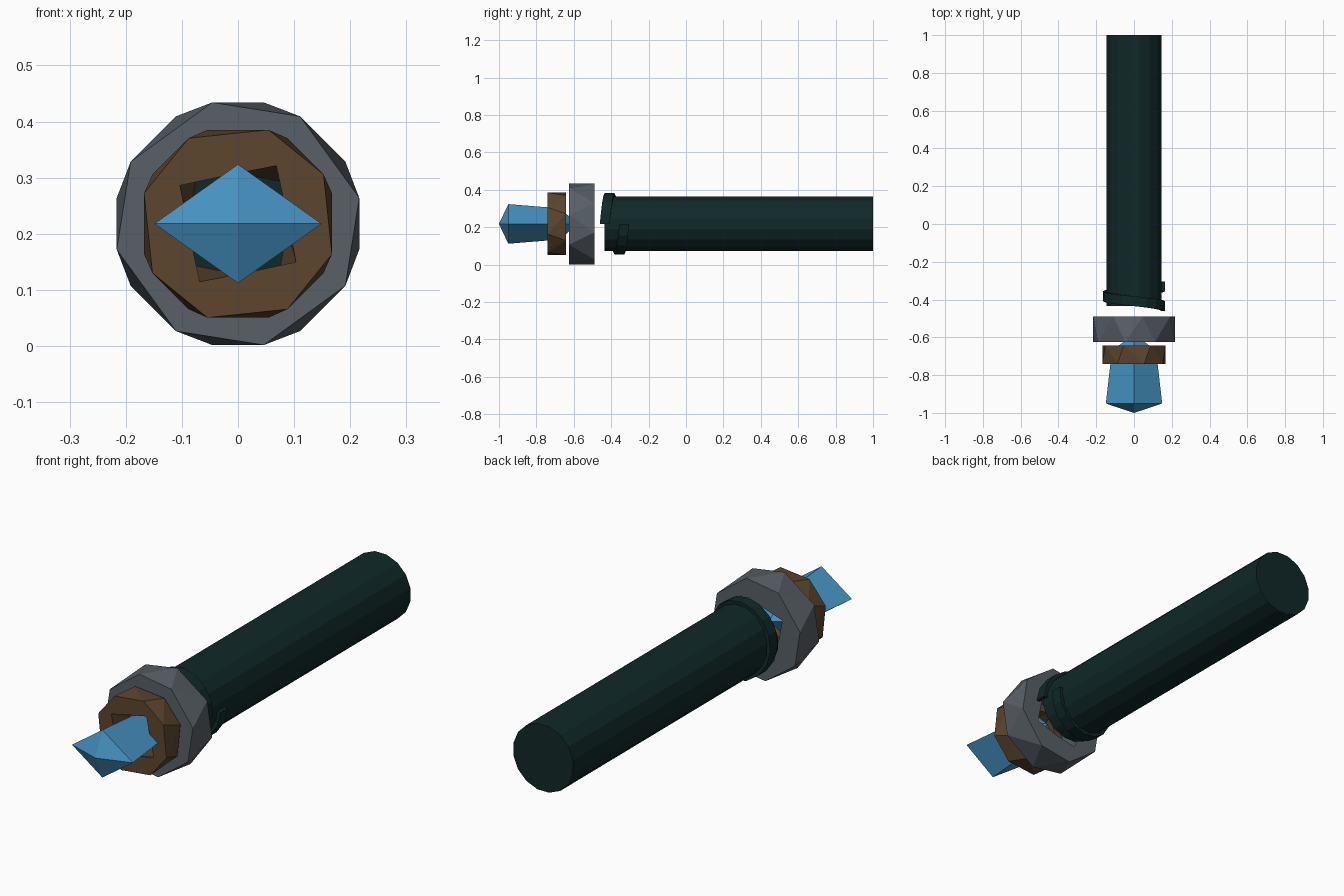
import bpy, bmesh
from math import cos, sin, radians, sqrt

AXIS_Z = 0.218  # height of the long axis

old = bpy.data.objects.get("Cube")
if old:
    bpy.data.objects.remove(old, do_unlink=True)


def material(name, color):
    m = bpy.data.materials.new(name)
    m.use_nodes = True
    m.diffuse_color = (*color, 1)
    m.node_tree.nodes["Principled BSDF"].inputs["Base Color"].default_value = (*color, 1)
    return m


def polar(radius, degrees, y):
    a = radians(degrees)
    return (radius * cos(a), y, AXIS_Z + radius * sin(a))


def loft(name, loops, mat, closed=False, triangles=False):
    """Skin a list of equal-length point loops, capping the ends unless closed."""
    bm = bmesh.new()
    rows = [[bm.verts.new(p) for p in loop] for loop in loops]
    pairs = list(zip(rows, rows[1:]))
    if closed:
        pairs.append((rows[-1], rows[0]))
    else:
        bm.faces.new(rows[0])
        bm.faces.new(rows[-1])
    for a, b in pairs:
        for i in range(len(a)):
            j = (i + 1) % len(a)
            if triangles:
                bm.faces.new((a[i], b[i], b[j]))
                bm.faces.new((a[i], b[j], a[j]))
            else:
                bm.faces.new((a[i], a[j], b[j], b[i]))
    bmesh.ops.remove_doubles(bm, verts=bm.verts, dist=0.0001)
    bmesh.ops.recalc_face_normals(bm, faces=bm.faces)
    mesh = bpy.data.meshes.new(name)
    bm.to_mesh(mesh)
    bm.free()
    obj = bpy.data.objects.new(name, mesh)
    mesh.materials.append(mat)
    bpy.context.collection.objects.link(obj)
    return obj


def twisted_ring(name, front, back, outer, hole, tilt, mat, flip):
    """Eight-sided ring with a square hole, its back twisted against its front."""
    side = -1 if flip else 1

    def loop(first, second, r1, r2, y):
        pts = []
        for k in range(4):
            for angle, r in ((first, r1), (second, r2)):
                x, py, z = polar(r, angle + 90 * k, y)
                pts.append((side * x, py, z))
        return pts

    mid = hole / sqrt(2)
    loops = [loop(30, tilt, outer, outer, front),
             loop(90 - tilt, 60, outer, outer, back),
             loop(34, 79, hole, mid, back),
             loop(11, 56, mid, hole, front)]
    return loft(name, loops, mat, closed=True, triangles=True)


teal = material("dark_teal", (0.0053, 0.021, 0.021))
grey = material("steel_grey", (0.098, 0.115, 0.135))
brown = material("wood_brown", (0.107, 0.060, 0.027))
blue = material("crystal_blue", (0.061, 0.29, 0.54))

# Handle shaft
loft("handle", [[polar(0.149, 22.5 * (i + 0.5), y) for i in range(16)]
                for y in (-0.435, 1.0)], teal)

# Strap wound once around the front of the handle
sections = []
for i in range(17):
    angle = 360 * i / 16
    y = -0.435 + 0.105 * i / 16
    sections.append([polar(r, angle, y + d) for r, d in
                     ((0.146, -0.026), (0.164, -0.026), (0.164, 0.026), (0.146, 0.026))])
loft("strap", sections, teal)

# Metal collar and the smaller wooden collar in front of it
twisted_ring("metal_collar", -0.625, -0.49, 0.221, 0.16, 78, grey, True)
twisted_ring("wooden_collar", -0.74, -0.642, 0.176, 0.125, 72, brown, False)

# Faceted crystal with a diamond cross-section
crystal = [(-1.0, 0), (-0.95, 0.149), (-0.67, 0.117), (-0.585, 0)]
loops = [[(w, y, AXIS_Z), (0, y, AXIS_Z + 0.71 * w),
          (-w, y, AXIS_Z), (0, y, AXIS_Z - 0.71 * w)] for y, w in crystal]
bm_tip = 0.0004  # tiny blunt ends keep the skin valid
for k in (0, -1):
    loops[k] = [(sx * bm_tip, crystal[k][0], AXIS_Z + sz * bm_tip)
                for sx, sz in ((1, 0), (0, 1), (-1, 0), (0, -1))]
loft("crystal", loops, blue)
